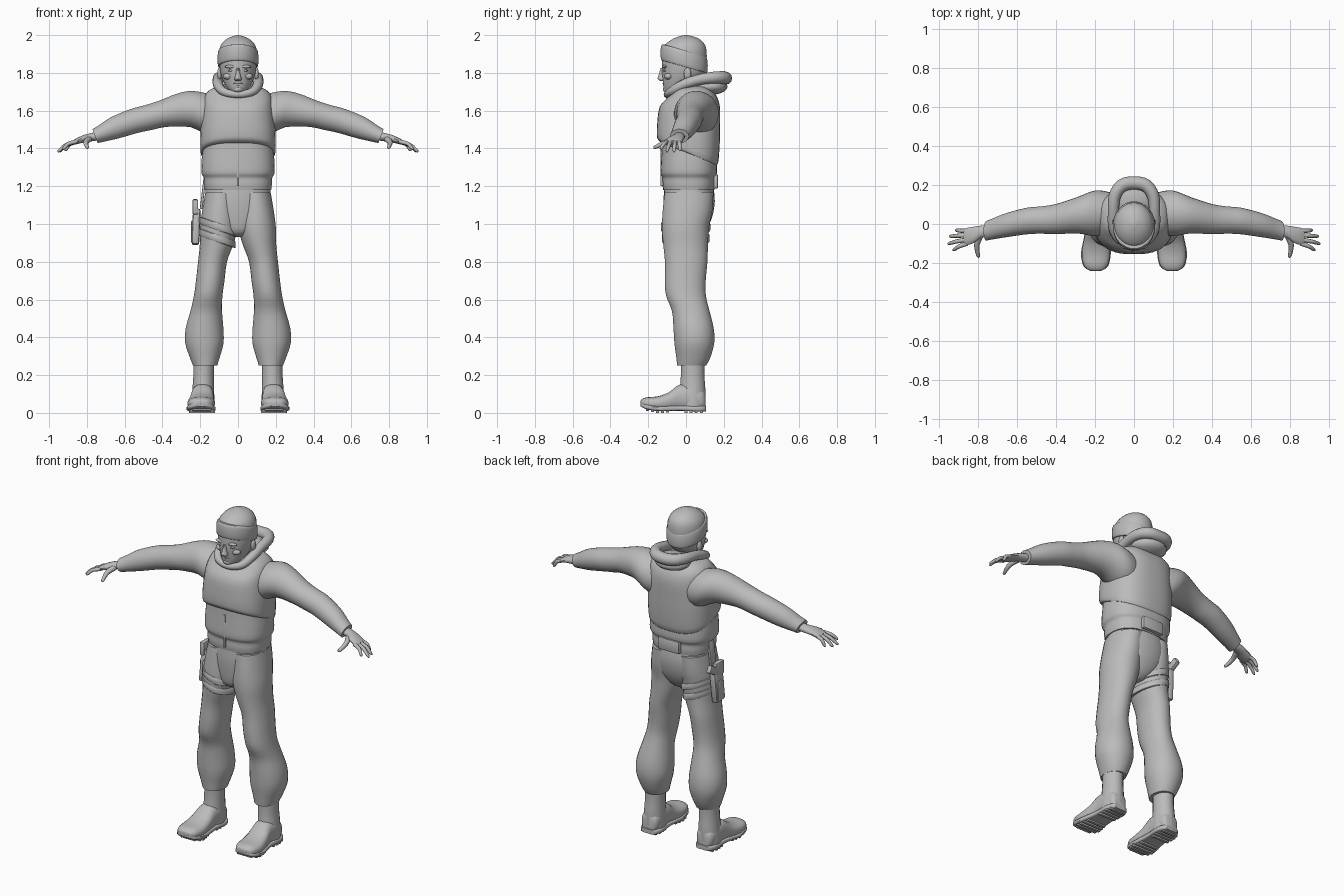
import bpy, bmesh, math
from mathutils import Vector, Matrix

grey = bpy.data.materials.new("plain_grey")
grey.diffuse_color = (0.5, 0.5, 0.5, 1)


def finish(bm, name, angle=40):
    bmesh.ops.recalc_face_normals(bm, faces=bm.faces[:])
    me = bpy.data.meshes.new(name)
    bm.to_mesh(me)
    bm.free()
    me.materials.append(grey)
    ob = bpy.data.objects.new(name, me)
    bpy.context.collection.objects.link(ob)
    bpy.ops.object.select_all(action='DESELECT')
    ob.select_set(True)
    bpy.context.view_layer.objects.active = ob
    bpy.ops.object.shade_smooth_by_angle(angle=math.radians(angle))
    return ob


def smooth_keys(keys, steps, closed=False):
    """Catmull-Rom interpolation of key tuples."""
    n, out = len(keys), []
    for i in range(n if closed else n - 1):
        ids = [i - 1, i, i + 1, i + 2]
        ids = [j % n if closed else min(max(j, 0), n - 1) for j in ids]
        for s in range(steps):
            t = s / steps
            out.append([0.5 * (2 * b + (c - a) * t + (2 * a - 5 * b + 4 * c - d) * t * t
                               + (3 * b - a - 3 * c + d) * t ** 3)
                        for a, b, c, d in zip(*[keys[j] for j in ids])])
    if not closed:
        out.append(list(keys[-1]))
    return out


def skin(rings, name, closed=False, angle=40):
    bm = bmesh.new()
    vs = [[bm.verts.new(p) for p in r] for r in rings]
    n = len(vs[0])
    for i in range(len(vs) if closed else len(vs) - 1):
        a, b = vs[i], vs[(i + 1) % len(vs)]
        for k in range(n):
            bm.faces.new((a[k], a[(k + 1) % n], b[(k + 1) % n], b[k]))
    if not closed:
        bm.faces.new(vs[0])
        bm.faces.new(vs[-1])
    return finish(bm, name, angle)


def loft(name, keys, axis='z', n=28, power=2.0, steps=3, lean=0.0, side=1, angle=40):
    """Keys: x, y, z, two radii, optional front-to-back tilt; lean tilts sideways."""
    rings = []
    for x, y, z, a, b, tilt in smooth_keys([tuple(k) + (0,) * (6 - len(k)) for k in keys], steps):
        ring = []
        for i in range(n):
            t = 2 * math.pi * (i + 0.5) / n
            c, s = math.cos(t), math.sin(t)
            u = a * math.copysign(abs(c) ** (2 / power), c)
            v = b * math.copysign(abs(s) ** (2 / power), s)
            p = {'z': (x + u, y + v, z + tilt * v + lean * u),
                 'x': (x + lean * v, y + u, z + v),
                 'y': (x + u, y, z + v)}[axis]
            ring.append((p[0] * side, p[1], p[2]))
        rings.append(ring)
    return skin(rings, name, angle=angle)


def tube(name, keys, n=10, steps=3, side=1, closed=False):
    """Round sweep through x, y, z, radius keys."""
    pts = smooth_keys(keys, steps, closed)
    m, rings = len(pts), []
    for i, p in enumerate(pts):
        nxt = pts[(i + 1) % m] if closed else pts[min(i + 1, m - 1)]
        prv = pts[i - 1] if closed else pts[max(i - 1, 0)]
        t = (Vector(nxt[:3]) - Vector(prv[:3])).normalized()
        u = t.cross(Vector((0, 0, 1))).normalized()
        v = u.cross(t)
        ring = [Vector(p[:3]) + p[3] * (u * math.cos(2 * math.pi * k / n) + v * math.sin(2 * math.pi * k / n))
                for k in range(n)]
        rings.append([(q.x * side, q.y, q.z) for q in ring])
    return skin(rings, name, closed, 60)


def box(name, loc, size, bevel=0.01, tilt=0.0, roll=0.0):
    bm = bmesh.new()
    bmesh.ops.create_cube(bm, size=1, matrix=Matrix.Diagonal((*size, 1)))
    bmesh.ops.bevel(bm, geom=bm.edges[:], offset=bevel, segments=2, affect='EDGES', profile=0.5)
    bm.transform(Matrix.Translation(loc) @ Matrix.Rotation(tilt, 4, 'X') @ Matrix.Rotation(roll, 4, 'Y'))
    return finish(bm, name)


def ball(name, loc, size):
    bm = bmesh.new()
    bmesh.ops.create_uvsphere(bm, u_segments=16, v_segments=10, radius=1,
                              matrix=Matrix.Translation(loc) @ Matrix.Diagonal((*size, 1)))
    return finish(bm, name, 60)


# Torso: jacket with waistband, armoured vest, trouser seat
loft("jacket", [(0, .015, 1.18, .176, .136), (0, .015, 1.21, .18, .14), (0, .015, 1.245, .182, .139),
                (0, .015, 1.27, .194, .15), (0, .015, 1.33, .194, .148), (0, .013, 1.40, .187, .142),
                (0, .013, 1.47, .185, .14)], power=2.5, n=36)
loft("vest", [(0, .01, 1.375, .186, .142, -.4), (0, .01, 1.385, .198, .16, -.4),
              (0, .012, 1.45, .2, .167, -.15), (0, .014, 1.53, .196, .167), (0, .02, 1.62, .186, .16),
              (0, .035, 1.675, .178, .128), (0, .035, 1.71, .15, .1), (0, .03, 1.73, .1, .08)],
     power=2.6, n=40)
loft("trouser_seat", [(0, .015, 1.20, .168, .13), (0, .017, 1.12, .177, .136), (0, .012, 1.03, .16, .125),
                      (0, 0, .96, .09, .1), (0, 0, .93, .03, .06)], n=36, power=2.2)
box("back_pouch", (.0, .155, 1.225), (.14, .03, .075), .008)
box("front_zip", (0, -.124, 1.3), (.012, .022, .2), .003)

# Neck, face and knit hat
loft("neck", [(0, .03, 1.66, .07, .07), (0, .02, 1.72, .06, .062), (0, .015, 1.80, .06, .065)])
loft("head", [(0, -.07, 1.693, .022, .03), (0, -.062, 1.703, .042, .052), (0, -.045, 1.725, .062, .075),
              (0, -.026, 1.76, .08, .098), (0, -.012, 1.80, .093, .116), (0, -.01, 1.85, .099, .118),
              (0, -.01, 1.90, .098, .115)])
loft("nose", [(0, -.122, 1.757, .014, .014), (0, -.128, 1.768, .02, .023), (0, -.126, 1.79, .013, .019),
              (0, -.121, 1.825, .009, .014)], n=12)
ball("chin", (0, -.1, 1.713), (.028, .022, .018))
ball("upper_lip", (0, -.115, 1.744), (.025, .011, .005))
ball("lower_lip", (0, -.111, 1.734), (.021, .011, .006))
for s in (1, -1):
    ball("ear", (s * .098, .008, 1.795), (.012, .02, .033))
    ball("brow", (s * .037, -.113, 1.833), (.033, .014, .009))
    ball("eye", (s * .037, -.11, 1.812), (.016, .012, .007))
    ball("cheek", (s * .052, -.093, 1.782), (.027, .022, .018))
loft("hat_crown", [(0, -.008, 1.86, .102, .118), (0, -.008, 1.91, .102, .118), (0, -.005, 1.95, .09, .105),
                   (0, 0, 1.98, .06, .07), (0, 0, 1.995, .025, .03), (0, 0, 2.0, .005, .006)])
loft("hat_band", [(0, -.01, 1.833, .099, .116, -.28), (0, -.01, 1.838, .106, .123, -.28),
                  (0, -.01, 1.875, .109, .126, -.28), (0, -.01, 1.913, .105, .121, -.28),
                  (0, -.009, 1.92, .095, .11, -.28)])

# Folded hood and collar
half = [(.075, -.08, 1.70, .022), (.105, -.02, 1.735, .026), (.106, .06, 1.762, .028),
        (.098, .145, 1.775, .031), (.06, .198, 1.775, .034)]
ring = [(0, -.1, 1.685, .018)] + half + [(0, .21, 1.772, .034)] + [(-x, y, z, r) for x, y, z, r in half[::-1]]
tube("hood_roll", ring, closed=True, steps=4, n=12)
ball("hood_sack", (0, .125, 1.728), (.105, .095, .045))
loft("collar", [(0, .025, 1.66, .11, .105), (0, .02, 1.70, .092, .09, .25), (0, .02, 1.73, .08, .08, .25)])

for s in (1, -1):
    # Sleeve, palm and fingers
    loft("sleeve", [(.10, .055, 1.585, .1, .1), (.19, .055, 1.585, .118, .12), (.285, .045, 1.602, .094, .09),
                    (.40, .025, 1.582, .077, .068), (.48, .02, 1.562, .07, .064), (.55, .015, 1.545, .068, .062),
                    (.65, -.005, 1.51, .062, .056), (.72, -.024, 1.48, .054, .043),
                    (.757, -.035, 1.465, .05, .037)], 'x', lean=.38, side=s)
    loft("palm", [(.74, -.035, 1.466, .03, .024), (.785, -.04, 1.458, .032, .022), (.82, -.055, 1.45, .042, .02),
                  (.855, -.064, 1.438, .045, .016), (.875, -.068, 1.43, .04, .011)], 'x', n=16, side=s)
    for (y0, x1, y1, z1) in ((-.1, .93, -.132, 1.397), (-.08, .955, -.1, 1.384),
                             (-.058, .948, -.063, 1.384), (-.036, .918, -.032, 1.39)):
        tube("finger", [(.855, y0, 1.436, .0115), ((.86 + x1) / 2 + .004, (y0 + y1) / 2, (1.44 + z1) / 2 + .006, .0105),
                        (x1 - .008, y1, z1 + .004, .008), (x1, y1, z1, .003)], n=8, side=s)
    tube("thumb", [(.79, -.06, 1.45, .018), (.805, -.105, 1.433, .014), (.803, -.14, 1.417, .0115),
                   (.797, -.165, 1.406, .009), (.795, -.172, 1.403, .003)], n=8, side=s)

    # Baggy trouser leg gathered above the boot
    loft("trouser_leg", [(.088, .016, 1.17, .085, .13), (.096, .008, 1.07, .094, .132), (.101, -.003, .98, .1, .125),
                         (.114, -.002, .89, .089, .119), (.135, .001, .80, .077, .113), (.147, -.004, .70, .076, .109),
                         (.158, 0, .62, .076, .106), (.168, .025, .54, .084, .1), (.177, .04, .45, .1, .107),
                         (.178, .044, .37, .102, .106), (.176, .039, .295, .08, .091), (.174, .03, .25, .064, .077)],
         side=s, power=2.1)

    # Boot with treaded sole
    loft("boot_shaft", [(.182, .035, .28, .056, .064), (.182, .035, .2, .055, .063), (.184, .035, .13, .058, .068),
                        (.186, .033, .06, .062, .07), (.186, .033, .02, .06, .068)], side=s, n=20)
    loft("boot_foot", [(.196, -.24, .053, .025, .012), (.196, -.232, .052, .045, .022), (.196, -.205, .05, .065, .033),
                       (.195, -.15, .05, .073, .038), (.192, -.09, .06, .067, .05), (.188, -.035, .08, .06, .07),
                       (.186, .03, .08, .06, .07), (.185, .085, .07, .052, .058), (.185, .102, .06, .035, .045)],
         'y', side=s, power=2.5, n=20)
    loft("boot_sole", [(.196, -.24, .045, .03, .01), (.196, -.215, .034, .064, .013), (.195, -.15, .023, .077, .014),
                       (.191, -.08, .024, .068, .014), (.188, -.02, .025, .062, .014), (.186, .05, .022, .066, .015),
                       (.185, .09, .022, .055, .015), (.185, .106, .022, .04, .014)],
         'y', side=s, power=5, n=20)
    for y, w, z in ((-.205, .1, .018), (-.178, .13, .011), (-.151, .138, .007), (-.124, .13, .007), (-.097, .12, .008),
                    (.0, .11, .007), (.027, .115, .007), (.054, .115, .007), (.081, .1, .007)):
        box("tread_lug", (s * .191, y, z), (w, .016, .014), .002)

# Thigh straps around one leg
for z, cx, a, b in ((.985, -.103, .104, .131), (.925, -.111, .098, .126)):
    loft("thigh_strap", [(cx, -.002, z - .019, a - .006, b - .006), (cx, -.002, z - .016, a, b),
                         (cx, -.002, z + .016, a, b), (cx, -.002, z + .019, a - .006, b - .006)],
         lean=-.35, steps=2)

# Holster, sidearm and hanger
box("holster_body", (-.222, .015, .985), (.04, .085, .19), .012, tilt=-.08, roll=.04)
box("holster_pocket", (-.236, .015, .96), (.025, .06, .12), .008)
box("sidearm_slide", (-.226, .01, 1.09), (.03, .075, .08), .007)
box("sidearm_grip", (-.226, .065, 1.095), (.028, .085, .045), .008, tilt=.5)
box("holster_hanger", (-.185, .015, 1.165), (.014, .05, .17), .004, roll=.12)
